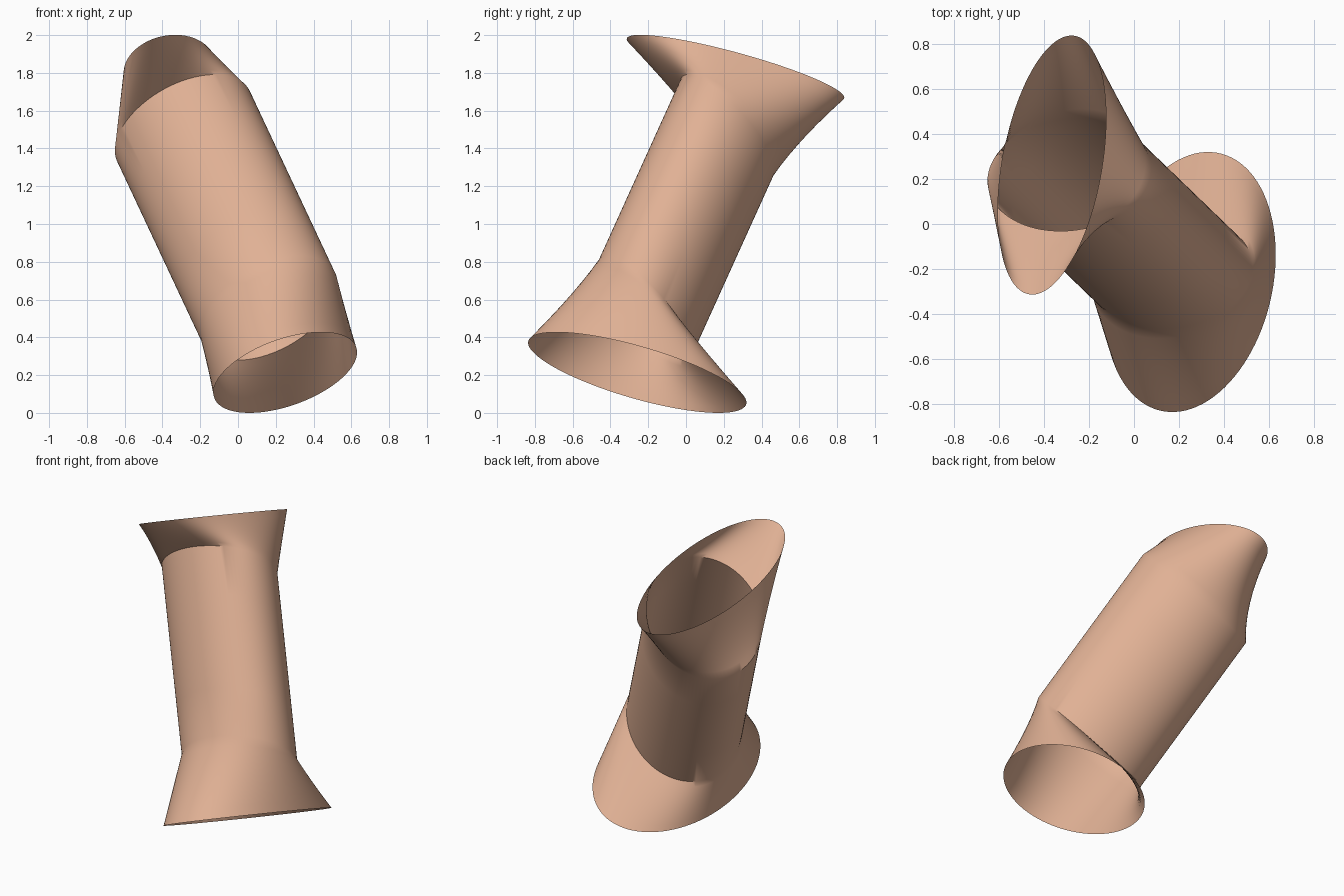
import bpy, bmesh, math
from mathutils import Vector

if "Cube" in bpy.data.objects:
    bpy.data.objects.remove(bpy.data.objects["Cube"])

SIDES = 96
U = Vector((0.152, 0.955, -0.254)).normalized()   # long axis of the end rims
W = Vector((0.927, -0.048, 0.372)).normalized()   # short axis of the end rims
T = Vector((-0.469, 0.453, 1.0))                  # run of the middle tube


def ring(centre, a, b, turn=0.0, lean_u=0.0, lean_w=0.0):
    """Elliptical section, optionally turned in its plane and leaned along the tube."""
    c, s = math.cos(turn), math.sin(turn)
    u, w = U + T * lean_u, W + T * lean_w
    major, minor = w * c - u * s, u * c + w * s
    pts = []
    for i in range(SIDES):
        t = 2 * math.pi * i / SIDES
        pts.append(Vector(centre) + minor * (a * math.cos(t)) + major * (b * math.sin(t)))
    return pts


waist = dict(a=0.31, b=0.405, turn=math.radians(14.8), lean_u=-0.38, lean_w=0.04)
sections = [
    ring((0.25, -0.258, 0.2135), 0.605, 0.398),    # bottom rim
    ring((0.163, -0.216, 0.555), **waist),         # lower crease
    ring((-0.2875, 0.219, 1.515), **waist),        # upper crease
    ring((-0.365, 0.262, 1.824), 0.603, 0.24),     # top rim
]

# Open flared tube: straight loft between the sections
bm = bmesh.new()
rows = []
for k in range(3):
    steps = 8 if k != 1 else 4
    for j in range(steps):
        f = j / steps
        rows.append([p.lerp(q, f) for p, q in zip(sections[k], sections[k + 1])])
rows.append(sections[3])
loops = [[bm.verts.new(p) for p in row] for row in rows]
for lo, hi in zip(loops, loops[1:]):
    for i in range(SIDES):
        j = (i + 1) % SIDES
        bm.faces.new((lo[i], lo[j], hi[j], hi[i]))
bmesh.ops.recalc_face_normals(bm, faces=bm.faces)
mesh = bpy.data.meshes.new("flared_tube")
bm.to_mesh(mesh)
bm.free()
tube = bpy.data.objects.new("flared_tube", mesh)
bpy.context.collection.objects.link(tube)

# Warm tan colour
mat = bpy.data.materials.new("tan")
mat.diffuse_color = (0.75, 0.44, 0.30, 1.0)
mat.use_nodes = True
mat.node_tree.nodes["Principled BSDF"].inputs["Base Color"].default_value = mat.diffuse_color
mesh.materials.append(mat)

bpy.context.view_layer.objects.active = tube
tube.select_set(True)
bpy.ops.object.shade_smooth_by_angle(angle=math.radians(40))
